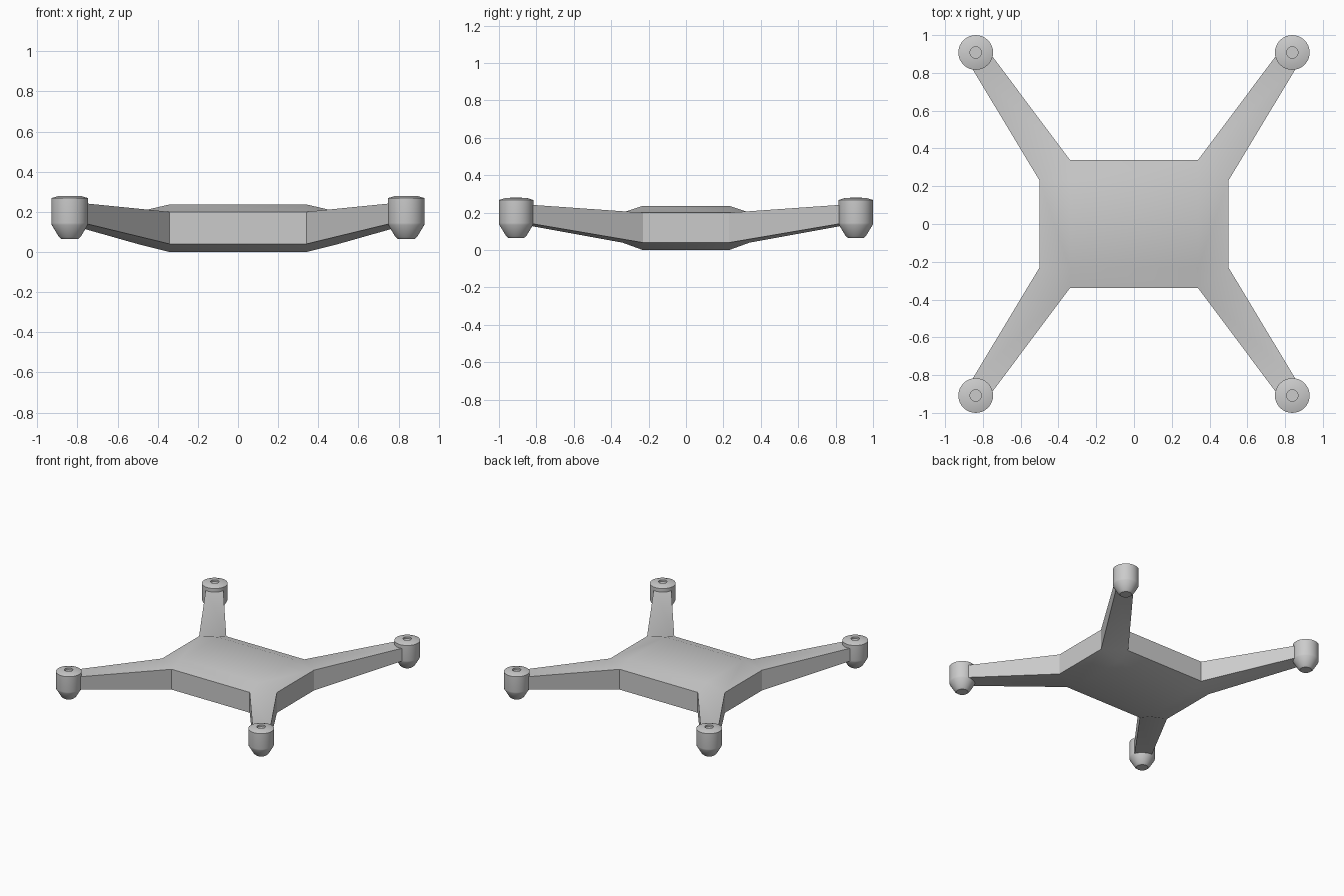
import bpy, bmesh
from math import sin, cos, tau

if "Cube" in bpy.data.objects:
    bpy.data.objects.remove(bpy.data.objects["Cube"])

SIGNS = [(1, 1), (-1, 1), (-1, -1), (1, -1)]
EDGE = (0.04, 0.20)     # bottom and top height of the body rim
CROWN = (0.0, 0.237)    # bottom and top height of the body middle
TIP = (0.144, 0.243)    # bottom and top height of the arm tips


def finish(name, bm):
    bmesh.ops.remove_doubles(bm, verts=bm.verts, dist=0.0005)
    bmesh.ops.recalc_face_normals(bm, faces=bm.faces)
    mesh = bpy.data.meshes.new(name)
    bm.to_mesh(mesh)
    bm.free()
    ob = bpy.data.objects.new(name, mesh)
    bpy.context.collection.objects.link(ob)
    bpy.ops.object.select_all(action='DESELECT')
    ob.select_set(True)
    bpy.context.view_layer.objects.active = ob
    bpy.ops.object.shade_smooth_by_angle(angle=0.52)
    return ob


def face(bm, *pts):
    bm.faces.new([bm.verts.new(p) for p in pts])


def wall(bm, a, b, za, zb):
    # upright side between two plan points
    face(bm, (*a, za[0]), (*b, zb[0]), (*b, zb[1]), (*a, za[1]))


# frame: crowned body with four tapering arms in one shell
bm = bmesh.new()
for i in (0, 1):
    e, c, t = EDGE[i], CROWN[i], TIP[i]
    face(bm, *[(0.34 * sx, 0.23 * sy, c) for sx, sy in SIGNS])
    for s in (1, -1):
        face(bm, (-0.34, 0.23 * s, c), (0.34, 0.23 * s, c),
             (0.34, 0.34 * s, e), (-0.34, 0.34 * s, e))
        face(bm, (0.34 * s, -0.23, c), (0.34 * s, 0.23, c),
             (0.50 * s, 0.23, e), (0.50 * s, -0.23, e))
    for sx, sy in SIGNS:
        inner, outer = (0.34 * sx, 0.34 * sy, e), (0.50 * sx, 0.23 * sy, e)
        face(bm, (0.34 * sx, 0.23 * sy, c), outer, inner)
        face(bm, inner, outer, (0.867 * sx, 0.84 * sy, t), (0.768 * sx, 0.912 * sy, t))
for s in (1, -1):
    wall(bm, (-0.34, 0.34 * s), (0.34, 0.34 * s), EDGE, EDGE)
    wall(bm, (0.50 * s, -0.23), (0.50 * s, 0.23), EDGE, EDGE)
for sx, sy in SIGNS:
    a, b = (0.768 * sx, 0.912 * sy), (0.867 * sx, 0.84 * sy)
    wall(bm, (0.34 * sx, 0.34 * sy), a, EDGE, TIP)
    wall(bm, (0.50 * sx, 0.23 * sy), b, EDGE, TIP)
    wall(bm, a, b, TIP, TIP)
finish("frame", bm)

# motor pods: turned profile with a shallow shaft hole on top
PROFILE = [(0.042, 0.065), (0.054, 0.075), (0.09, 0.135), (0.092, 0.145),
           (0.092, 0.268), (0.06, 0.278), (0.03, 0.28), (0.03, 0.266)]
N = 32


def motor(name, cx, cy):
    bm = bmesh.new()
    rings = [[bm.verts.new((cx + r * cos(tau * k / N), cy + r * sin(tau * k / N), z))
              for k in range(N)] for r, z in PROFILE]
    for lo, hi in zip(rings, rings[1:]):
        for k in range(N):
            n = (k + 1) % N
            bm.faces.new((lo[k], lo[n], hi[n], hi[k]))
    bm.faces.new(rings[0][::-1])
    bm.faces.new(rings[-1])
    finish(name, bm)


for sx, sy in SIGNS:
    side = "right" if sx > 0 else "left"
    end = "back" if sy > 0 else "front"
    motor(f"motor_{end}_{side}", 0.838 * sx, 0.908 * sy)
